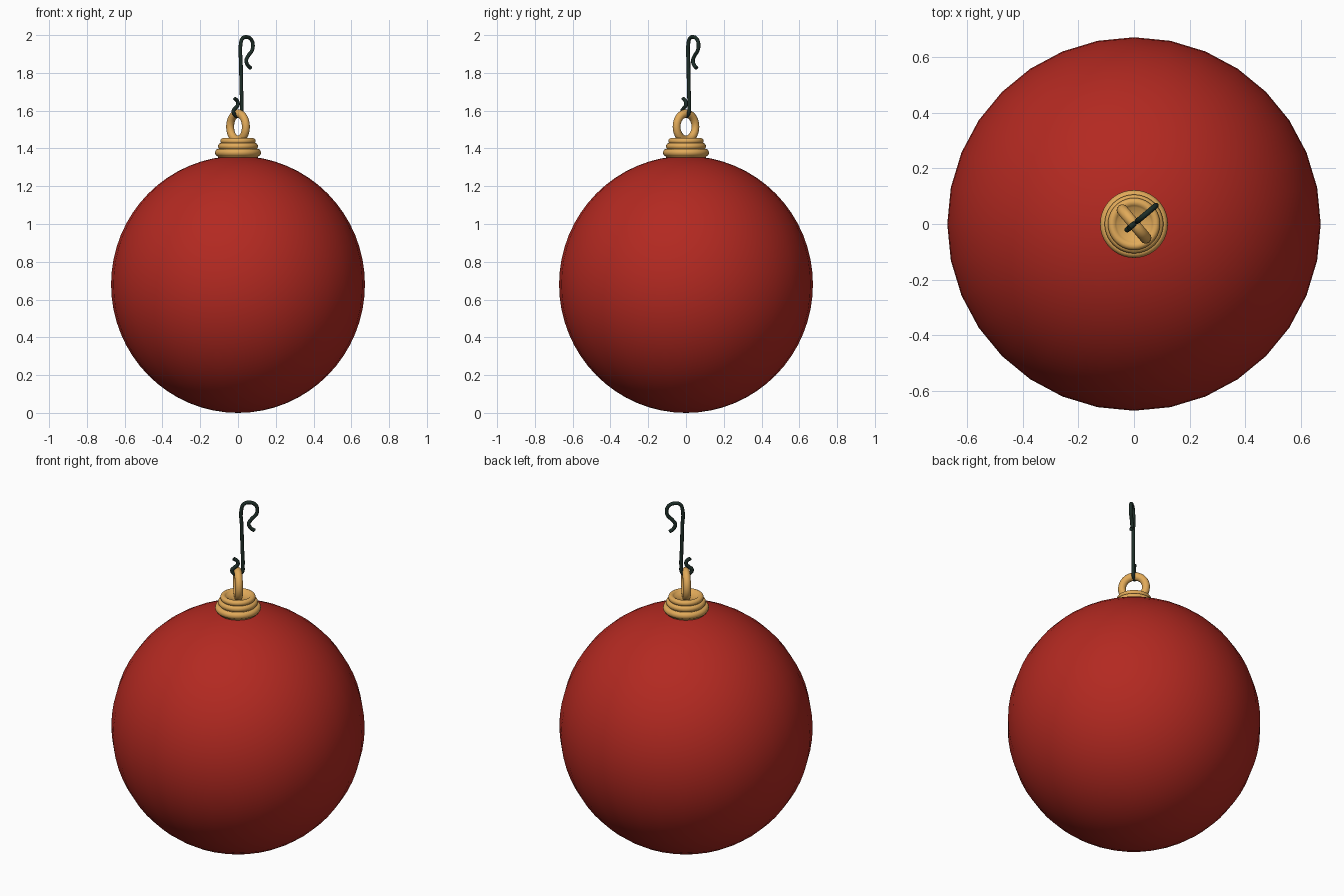
import bpy, bmesh
from math import pi, sin, cos, radians
from mathutils import Matrix

if "Cube" in bpy.data.objects:
    bpy.data.objects.remove(bpy.data.objects["Cube"])


def material(name, rgb):
    m = bpy.data.materials.new(name)
    m.diffuse_color = (*rgb, 1)
    m.use_nodes = True
    m.node_tree.nodes["Principled BSDF"].inputs["Base Color"].default_value = m.diffuse_color
    return m


red = material("red_glass", (0.45, 0.022, 0.015))
gold = material("gold_metal", (0.75, 0.40, 0.10))
dark = material("dark_green_wire", (0.012, 0.026, 0.02))


def finish(name, bm, mat):
    bmesh.ops.recalc_face_normals(bm, faces=bm.faces)
    for f in bm.faces:
        f.smooth = True
    me = bpy.data.meshes.new(name)
    bm.to_mesh(me)
    bm.free()
    me.materials.append(mat)
    ob = bpy.data.objects.new(name, me)
    bpy.context.collection.objects.link(ob)
    return ob


# Glass ball, very slightly taller than wide
bm = bmesh.new()
bmesh.ops.create_uvsphere(bm, u_segments=32, v_segments=32, radius=1,
                          matrix=Matrix.Translation((0, 0, 0.68)) @ Matrix.Diagonal((0.672, 0.672, 0.68, 1)))
finish("ball", bm, red)

# Stepped cap: three rounded rims lathed around z, with a shallow dish on top
profile = [(0.0, 1.34), (0.10, 1.34)]
for radius, z, r in ((0.101, 1.378, 0.021), (0.088, 1.411, 0.018), (0.078, 1.439, 0.016)):
    for i in range(7):
        a = radians(-75 + 25 * i)
        profile.append((radius + r * cos(a), z + r * sin(a)))
profile += [(0.073, 1.454), (0.066, 1.449), (0.060, 1.442), (0.0, 1.438)]
bm = bmesh.new()
verts = [bm.verts.new((x, 0, z)) for x, z in profile]
edges = [bm.edges.new(p) for p in zip(verts, verts[1:])]
bmesh.ops.spin(bm, geom=verts + edges, axis=(0, 0, 1), cent=(0, 0, 0),
               angle=2 * pi, steps=40, use_duplicate=False)
bmesh.ops.remove_doubles(bm, verts=bm.verts, dist=1e-5)
finish("cap", bm, gold)

# Upright hanging ring, turned across the hook
bm = bmesh.new()
N, M, R, r = 32, 14, 0.065, 0.021
rings = []
for i in range(N):
    a = 2 * pi * i / N
    rings.append([bm.verts.new(((R + r * cos(b)) * cos(a), r * sin(b), 1.07 * (R + r * cos(b)) * sin(a)))
                  for b in (2 * pi * j / M for j in range(M))])
for i in range(N):
    p, q = rings[i], rings[(i + 1) % N]
    for j in range(M):
        k = (j + 1) % M
        bm.faces.new((p[j], q[j], q[k], p[k]))
ring = finish("hanging_ring", bm, gold)
ring.location.z = 1.515
ring.rotation_euler.z = radians(-50)

# Bent wire hook, drawn flat as (u, z) and turned about z
path = [(0.088, 1.825), (0.068, 1.840), (0.057, 1.865), (0.072, 1.892), (0.096, 1.918),
        (0.103, 1.950), (0.090, 1.978), (0.060, 1.990), (0.032, 1.983), (0.019, 1.955),
        (0.020, 1.85), (0.023, 1.72), (0.026, 1.62), (0.022, 1.585), (0.0, 1.570),
        (-0.024, 1.580), (-0.032, 1.598), (-0.016, 1.615), (-0.001, 1.630),
        (-0.004, 1.650), (-0.024, 1.665)]
cu = bpy.data.curves.new("hook", 'CURVE')
cu.dimensions = '3D'
cu.bevel_depth = 0.010
cu.bevel_resolution = 3
cu.use_fill_caps = True
sp = cu.splines.new('BEZIER')
sp.resolution_u = 5
sp.bezier_points.add(len(path) - 1)
for pt, (u, z) in zip(sp.bezier_points, path):
    pt.co = (u, 0, z)
    pt.handle_left_type = pt.handle_right_type = 'AUTO'
cu.materials.append(dark)
hook = bpy.data.objects.new("hook", cu)
bpy.context.collection.objects.link(hook)
hook.rotation_euler.z = radians(40)
